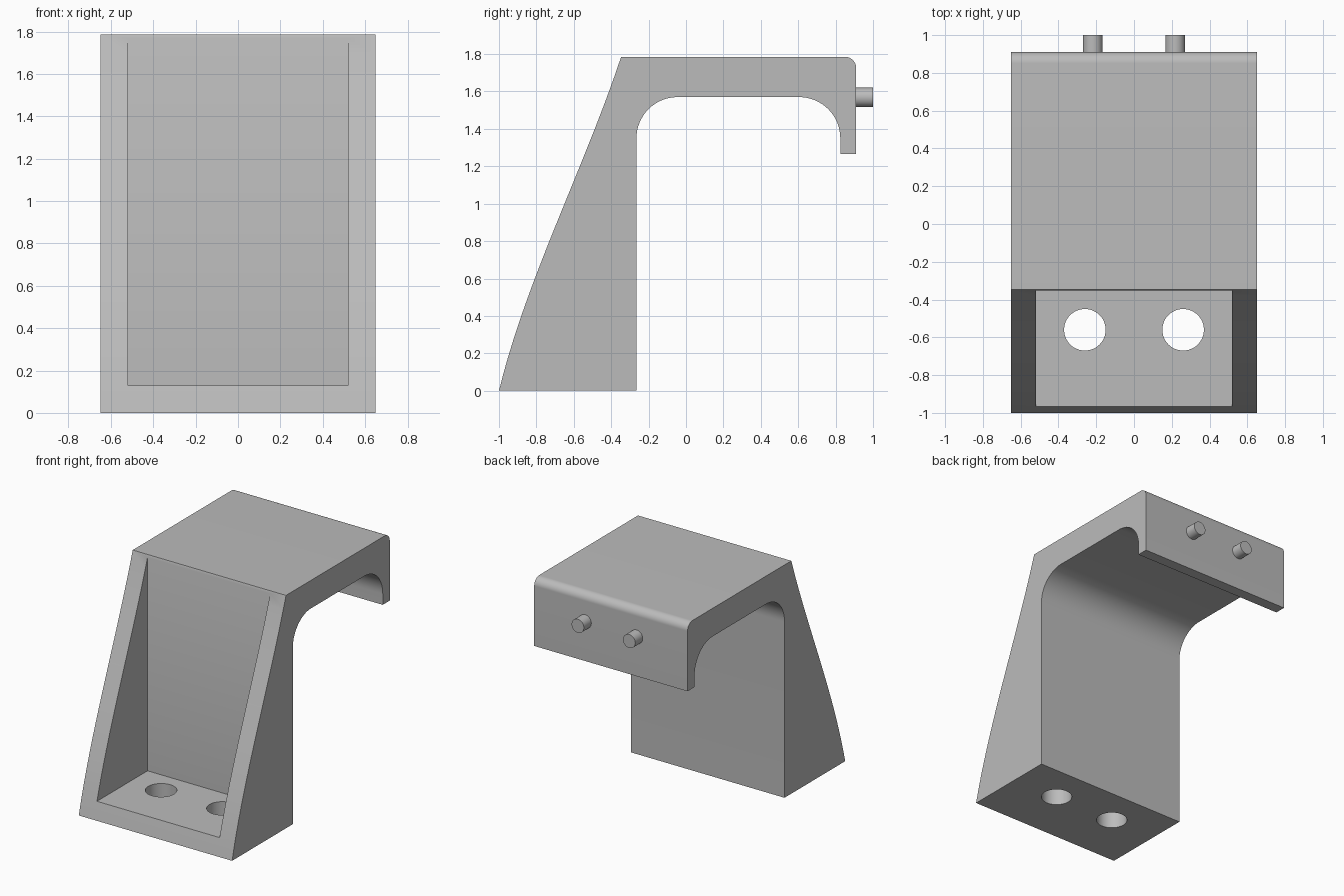
import bpy, bmesh, math
from mathutils import Vector
from mathutils.geometry import interpolate_bezier

if "Cube" in bpy.data.objects:
    bpy.data.objects.remove(bpy.data.objects["Cube"], do_unlink=True)

grey = bpy.data.materials.new("plain grey")
grey.use_nodes = True
GREY = (0.5, 0.5, 0.5, 1)
grey.diffuse_color = GREY
grey.node_tree.nodes["Principled BSDF"].inputs["Base Color"].default_value = GREY

HALF_WIDTH = 0.65


def make_object(name, bm):
    bmesh.ops.recalc_face_normals(bm, faces=bm.faces)
    mesh = bpy.data.meshes.new(name)
    bm.to_mesh(mesh)
    bm.free()
    mesh.materials.append(grey)
    obj = bpy.data.objects.new(name, mesh)
    bpy.context.collection.objects.link(obj)
    return obj


def arc(cy, cz, radius, start, end, steps=16):
    angles = [math.radians(start + (end - start) * i / steps) for i in range(steps + 1)]
    return [(cy + radius * math.cos(a), cz + radius * math.sin(a)) for a in angles]


def cylinder(name, radius, length, location, tilt=0):
    bpy.ops.mesh.primitive_cylinder_add(vertices=48, radius=radius, depth=length,
                                        location=location, rotation=(tilt, 0, 0))
    obj = bpy.context.object
    obj.name = name
    obj.data.materials.append(grey)
    return obj


def smooth(obj):
    bpy.ops.object.select_all(action="DESELECT")
    obj.select_set(True)
    bpy.context.view_layer.objects.active = obj
    bpy.ops.object.shade_smooth_by_angle(angle=math.radians(30))


# Side profile (y, z): curved front slope, top, hooked lip and inner fillets
slope = interpolate_bezier(Vector((-1, 0)), Vector((-0.855, 0.595)),
                           Vector((-0.545, 1.19)), Vector((-0.347, 1.785)), 20)
profile = [(p[0], p[1]) for p in slope]
profile += arc(0.85, 1.725, 0.06, 90, 0)
profile += [(0.91, 1.265), (0.825, 1.265)]
profile += arc(0.605, 1.35, 0.22, 0, 90)
profile += arc(-0.045, 1.35, 0.22, 90, 180)
profile += [(-0.265, 0)]

# Bracket body: the profile extruded across the width
bm = bmesh.new()
side = bm.faces.new([bm.verts.new((-HALF_WIDTH, y, z)) for y, z in profile])
extruded = bmesh.ops.extrude_face_region(bm, geom=[side])["geom"]
bmesh.ops.translate(bm, vec=(2 * HALF_WIDTH, 0, 0),
                    verts=[v for v in extruded if isinstance(v, bmesh.types.BMVert)])
body = make_object("bracket_body", bm)

# Cutters: open front pocket and two bolt holes through its floor
bpy.ops.mesh.primitive_cube_add(size=1, location=(0, -0.7765, 1.065))
pocket = bpy.context.object
pocket.name = "pocket_cutter"
pocket.scale = (1.04, 0.847, 1.87)
pocket.data.materials.append(grey)
cutters = [pocket]
for label, sign in (("left", 1), ("right", -1)):
    cutters.append(cylinder(f"{label}_bolt_hole_cutter", 0.11, 0.6, (sign * 0.26, -0.56, 0)))

bpy.context.view_layer.update()
for cutter in cutters:
    cut = body.modifiers.new(cutter.name, "BOOLEAN")
    cut.operation = "DIFFERENCE"
    cut.solver = "EXACT"
    cut.object = cutter
    bpy.context.view_layer.objects.active = body
    bpy.ops.object.modifier_apply(modifier=cut.name)
for cutter in cutters:
    bpy.data.objects.remove(cutter, do_unlink=True)
smooth(body)

# Round pins on the back of the lip
for label, sign in (("left", 1), ("right", -1)):
    smooth(cylinder(f"{label}_pin", 0.052, 0.12, (sign * 0.218, 0.94, 1.568), math.pi / 2))
